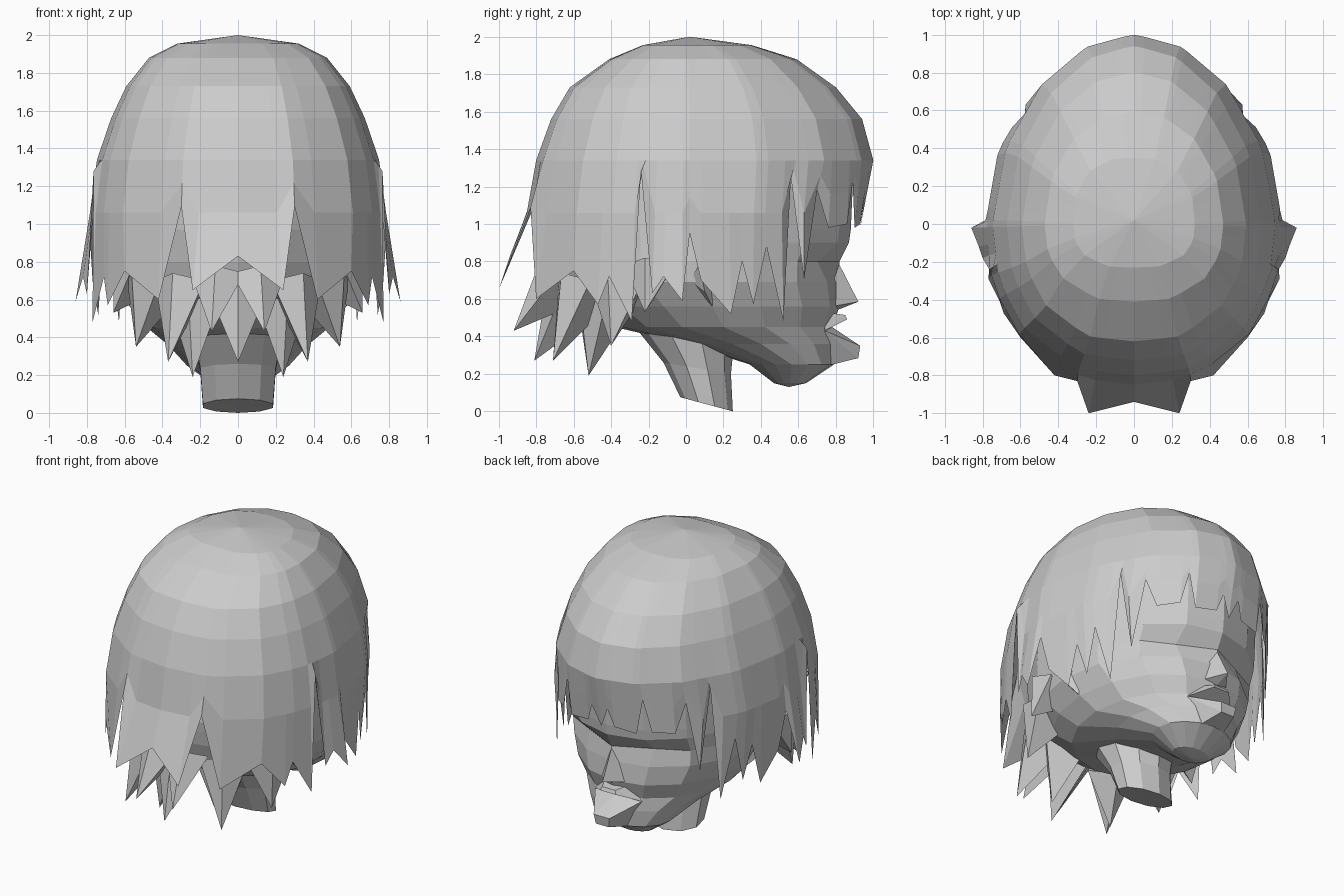
import bpy, math

if "Cube" in bpy.data.objects:
    bpy.data.objects.remove(bpy.data.objects["Cube"])

grey = bpy.data.materials.new("light_grey")
grey.diffuse_color = (0.6, 0.6, 0.6, 1)
grey.use_nodes = True
grey.node_tree.nodes["Principled BSDF"].inputs["Base Color"].default_value = grey.diffuse_color


def build(name, verts, faces):
    me = bpy.data.meshes.new(name)
    me.from_pydata(verts, [], faces)
    me.materials.append(grey)
    ob = bpy.data.objects.new(name, me)
    bpy.context.collection.objects.link(ob)
    return ob


def mirrored(points):
    """Half outline from back centre to front centre -> closed loop."""
    return points + [(-x, y, z) for x, y, z in reversed(points[1:-1])]


def loft(name, rings, top=None, bottom=None):
    n = len(rings[0])
    verts = [v for r in rings for v in r]
    faces = []
    for i in range(len(rings) - 1):
        for j in range(n):
            k = (j + 1) % n
            faces.append((i*n + j, (i+1)*n + j, (i+1)*n + k, i*n + k))
    if top:
        verts.append(top)
        faces += [(len(verts)-1, j, (j + 1) % n) for j in range(n)]
    if bottom:
        verts.append(bottom)
        o = (len(rings) - 1) * n
        faces += [(len(verts)-1, o + (j + 1) % n, o + j) for j in range(n)]
    return build(name, verts, faces)


# Hair cap: faceted dome rings running down to a jagged lower edge
edge = mirrored([
    (0, -.94, .83), (.24, -1.0, .65), (.30, -.83, 1.09), (.42, -.80, .60),
    (.60, -.60, .75), (.69, -.47, .57), (.71, -.41, .72), (.77, -.29, .48),
    (.765, -.24, 1.28), (.80, -.18, .63), (.82, -.12, .72), (.86, -.02, .59),
    (.785, .02, .95), (.77, .08, .70), (.74, .24, .52),
    (.72, .30, .80), (.69, .36, .57), (.68, .43, .88), (.63, .52, .48),
    (.58, .56, 1.25), (.55, .63, .70), (.49, .70, 1.18), (.45, .76, .98),
    (.34, .86, 1.0), (.29, .89, 1.22), (.25, .90, .98), (.10, .93, 1.0),
    (.06, .95, 1.12), (0, .93, .98)])
# height, half width, back reach, front reach, back and front squareness
levels = [(1.955, .32, .23, .35, 2.8, 2.6), (1.88, .47, .41, .59, 2.5, 2.1),
          (1.73, .59, .62, .80, 2.4, 1.95), (1.56, .67, .72, .94, 2.35, 1.9),
          (1.34, .745, .80, 1.0, 2.3, 1.9), (1.06, .782, .85, .95, 2.3, 2.0)]
angles = [math.atan2(x / .76, -y / (.86 if y < 0 else .96)) for x, y, z in edge]
keys = [math.radians(d) for d in (-180, -160, -138, -114, -90, -68, -45, -22,
                                  0, 22, 45, 68, 90, 114, 138, 160, 180)]


def radius(t, p, q):
    s, c = abs(math.sin(t)), abs(math.cos(t))
    e = p if abs(t) < math.pi / 2 else q
    return (s**e + c**e) ** (-1 / e)


def facet(t, p, q):
    """Radius of the straight-sided ring through the key directions."""
    for a, b in zip(keys, keys[1:]):
        if a <= t <= b + 1e-6:
            ra, rb = radius(a, p, q), radius(b, p, q)
            return ra * rb * math.sin(b - a) / (
                ra * math.sin(t - a) + rb * math.sin(b - t))
    return 1.0


rings = []
for z, w, b, f, p, q in levels:
    ring = []
    for t, e in zip(angles, edge):
        k = facet(t, p, q) * 1.005
        if abs(t) > 3.1 or abs(t) < .01:
            k = 1.0
        c = math.cos(t)
        v = (w*math.sin(t)*k, -c*k * (b if c > 0 else f), z)
        # keep the last ring above high notches
        if z < 1.1 and e[2] > .9:
            v = tuple(u*.5 + m*.5 for u, m in zip(rings[-1][len(ring)], e))
        ring.append(v)
    rings.append(ring)
loft("hair_cap", rings + [edge], top=(0, .02, 2.0))

# Lower hair layer: pointed locks behind the neck
verts, faces = [], []


def lock(tip, width, top, size):
    x, y, z = tip
    t = math.atan2(x / .74, -y / .82)
    base = len(verts)
    for dt, s, h in ((-width, .92, 0), (0, 1.0, .04), (width, .92, 0), (0, .6, -.12)):
        a = t + dt
        verts.append((.72*s*size*math.sin(a), -.80*s*size*math.cos(a), top + h))
    verts.append(tip)
    faces.extend((base + i, base + 4, base + (i + 1) % 4) for i in range(4))


lock((0, -.81, .27), .27, .66, .92)
for s in (1, -1):
    for tip, width, top, size in (
            ((.14, -.92, .43), .22, .74, 1.0), ((.37, -.71, .27), .24, .70, .96),
            ((.24, -.52, .19), .28, .58, .80), ((.54, -.40, .35), .25, .70, .94),
            ((.66, -.22, .53), .20, .78, .95)):
        lock((s*tip[0], tip[1], tip[2]), width, top, size)
build("lower_hair_locks", verts, faces)

# Head: slices from the crown under the hair to the chin
slices = [(1.50, .54, -.56, .78), (1.20, .64, -.72, .89), (.97, .64, -.75, .88),
          (.90, .64, -.74, .87), (.80, .64, -.72, .82), (.69, .63, -.68, .81),
          (.56, .56, -.54, .82), (.45, .48, -.38, .78), (.36, .37, 0, .80),
          (.25, .27, .34, .79), (.15, .13, .47, .64)]
N = 16
rings = []
for z, w, b, f in slices:
    ring = []
    for j in range(N):
        a = 2 * math.pi * j / N
        y = (b + f) / 2 - (f - b) / 2 * math.cos(a)
        x = w * math.sin(a)
        # eye sockets
        if z == .80 and y > .6 and .1 < abs(x) < .45:
            y -= .06
        ring.append((x, y, z))
    rings.append(ring)
loft("head", rings, top=(0, .1, 1.6), bottom=(0, .55, .13))

# Nose
build("nose", [(0, .80, .82), (-.10, .78, .56), (.10, .78, .56), (0, .92, .585),
               (0, .78, .53)],
      [(0, 1, 3), (0, 3, 2), (1, 4, 3), (4, 2, 3)])

# Lips: thin wedges around the open mouth
for name, zb, zt, yt in (("upper_lip", .53, .49, .86), ("lower_lip", .24, .35, .93)):
    build(name, [(-.18, .74, .43), (.18, .74, .43), (-.06, yt, zt), (.06, yt, zt),
                 (-.10, .74, zb), (.10, .74, zb), (0, .78, .45),
                 (-.05, yt - .01, zt + (zb - zt) * .6),
                 (.05, yt - .01, zt + (zb - zt) * .6)],
          [(0, 6, 2), (6, 3, 2), (6, 1, 3), (0, 2, 7), (2, 3, 8, 7), (3, 1, 8),
           (0, 7, 4), (7, 8, 5, 4), (8, 1, 5)])

# Ears peeking out below the side locks
for s, name in ((1, "right_ear"), (-1, "left_ear")):
    build(name, [(s*.60, .16, .84), (s*.57, .14, .56), (s*.68, .07, .78),
                 (s*.65, .10, .64), (s*.60, .02, .70)],
          [(0, 1, 3, 2), (0, 2, 4), (2, 3, 4), (3, 1, 4)])

# Neck: leaning tube, lower at the throat, with a tapered rim
rings = []
for w, b, f, zb, zf in ((.25, -.28, .26, .46, .40), (.21, -.12, .24, .26, .20),
                        (.195, -.03, .25, .075, .0)):
    ring = []
    for j in range(10):
        c = -math.cos(2 * math.pi * j / 10)
        k = (c + 1) / 2
        ring.append((w * math.sin(2 * math.pi * j / 10), b + (f - b) * k,
                     zb + (zf - zb) * k))
    rings.append(ring)
loft("neck", rings, bottom=(0, .11, .04))
